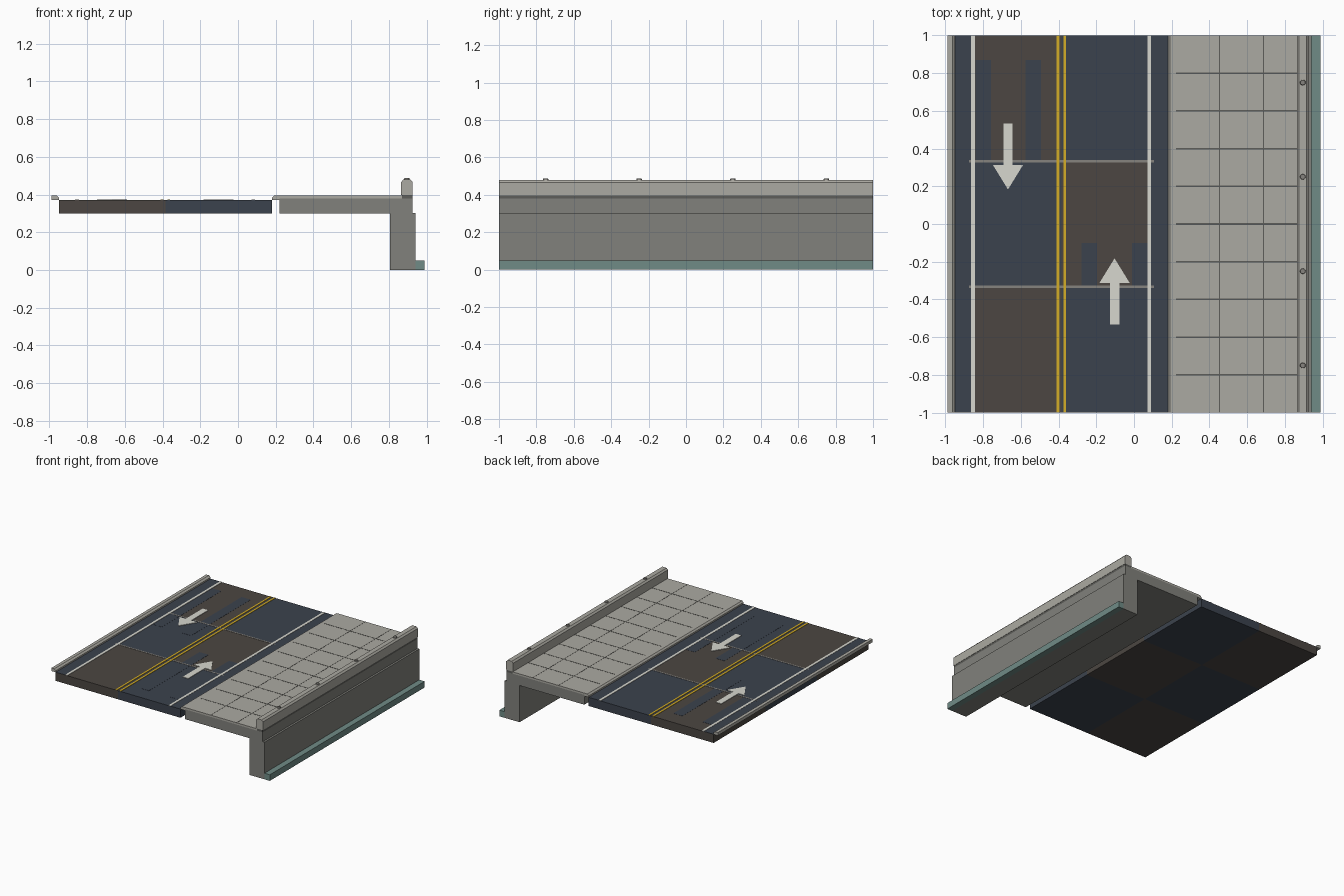
import bpy, bmesh
from mathutils import Matrix

if "Cube" in bpy.data.objects:
    bpy.data.objects.remove(bpy.data.objects["Cube"])


def material(name, rgb):
    m = bpy.data.materials.new(name)
    m.diffuse_color = (*rgb, 1)
    m.use_nodes = True
    m.node_tree.nodes["Principled BSDF"].inputs["Base Color"].default_value = m.diffuse_color
    return m


NAVY = material("blue_asphalt", (0.044, 0.055, 0.075))
BROWN = material("brown_asphalt", (0.072, 0.062, 0.054))
PAVING = material("light_concrete", (0.41, 0.40, 0.36))
WALL = material("concrete", (0.22, 0.22, 0.20))
DARK = material("dark_joint", (0.11, 0.11, 0.10))
SEAM = material("seam_grey", (0.24, 0.23, 0.21))
TEAL = material("teal_footing", (0.16, 0.26, 0.24))
WHITE = material("white_paint", (0.68, 0.68, 0.62))
YELLOW = material("yellow_paint", (0.66, 0.42, 0.02))


def finish(bm, name, mat):
    bmesh.ops.recalc_face_normals(bm, faces=bm.faces)
    mesh = bpy.data.meshes.new(name)
    bm.to_mesh(mesh)
    bm.free()
    mesh.materials.append(mat)
    ob = bpy.data.objects.new(name, mesh)
    bpy.context.collection.objects.link(ob)
    return ob


def extrude(name, points, direction, mat):
    bm = bmesh.new()
    face = bm.faces.new([bm.verts.new(p) for p in points])
    res = bmesh.ops.extrude_face_region(bm, geom=[face])
    verts = [v for v in res["geom"] if isinstance(v, bmesh.types.BMVert)]
    bmesh.ops.translate(bm, verts=verts, vec=direction)
    return finish(bm, name, mat)


def box(name, x0, x1, y0, y1, z0, z1, mat):
    pts = [(x0, y0, z0), (x1, y0, z0), (x1, y1, z0), (x0, y1, z0)]
    return extrude(name, pts, (0, 0, z1 - z0), mat)


def section(name, xz, mat):
    """Cross-section running the full length of the road."""
    return extrude(name, [(x, -1, z) for x, z in xz], (0, 2, 0), mat)


TOP = 0.37
MID = -0.385

# Road slab: alternating colour blocks
rows = [-1, -0.333, 0.333, 1]
for c, (x0, x1) in enumerate([(-0.95, MID), (MID, 0.18)]):
    for r in range(3):
        box(f"road_block_{c}_{r}", x0, x1, rows[r], rows[r + 1], 0.30, TOP,
            NAVY if (c + r) % 2 else BROWN)

# Dark shoulders outside the edge lines
box("shoulder_left", -0.95, -0.855, -1, 1, TOP, TOP + 0.001, NAVY)
box("shoulder_right", 0.08, 0.18, -1, 1, TOP, TOP + 0.001, NAVY)

# Repair strips along the wheel tracks
for i, x in enumerate((-0.80, -0.535)):
    box(f"wheel_track_left_{i}", x - 0.041, x + 0.041, 0.10, 0.87, TOP, TOP + 0.001, NAVY)
for i, x in enumerate((-0.237, 0.03)):
    box(f"wheel_track_right_{i}", x - 0.041, x + 0.041, -0.87, -0.10, TOP, TOP + 0.001, NAVY)

# Cross seams, edge lines and double centre line
for i, y in enumerate((-0.333, 0.333)):
    box(f"road_seam_{i}", -0.875, 0.105, y - 0.006, y + 0.006, TOP, TOP + 0.002, SEAM)
for i, x in enumerate((-0.853, 0.081)):
    box(f"edge_line_{i}", x - 0.01, x + 0.01, -1, 1, TOP, TOP + 0.003, WHITE)
for i, x in enumerate((MID - 0.018, MID + 0.018)):
    box(f"centre_line_{i}", x - 0.0075, x + 0.0075, -1, 1, TOP, TOP + 0.003, YELLOW)

# Lane arrows
arrow = [(-0.025, -0.175), (0.025, -0.175), (0.025, 0.045), (0.08, 0.045),
         (0, 0.175), (-0.08, 0.045), (-0.025, 0.045)]
for i, (x, y, s) in enumerate([(-0.668, 0.358, -1), (-0.103, -0.357, 1)]):
    extrude(f"lane_arrow_{i}", [(x + s * u, y + s * v, TOP) for u, v in arrow],
            (0, 0, 0.004), WHITE)

# Left kerb
section("left_kerb", [(-0.988, TOP), (-0.988, 0.395), (-0.962, 0.395),
                      (-0.948, 0.383), (-0.948, TOP)], PAVING)

# Right kerb, paving layer and the slab under it
section("right_kerb", [(0.18, TOP), (0.18, 0.383), (0.192, 0.395),
                       (0.22, 0.395), (0.22, TOP)], PAVING)
box("paving_layer", 0.22, 0.87, -1, 1, 0.38, 0.395, PAVING)
box("walkway_slab", 0.22, 0.805, -1, 1, 0.30, 0.38, WALL)

# Paving joints
for i in range(9):
    y = -0.8 + 0.2 * i
    box(f"cross_joint_{i}", 0.222, 0.865, y - 0.004, y + 0.004, 0.395, 0.396, DARK)
for i, x in enumerate((0.4533, 0.6867)):
    box(f"long_joint_{i}", x - 0.002, x + 0.002, -1, 1, 0.395, 0.396, DARK)

# Retaining wall with a stepped outer face, and its footing
section("retaining_wall", [(0.805, 0), (0.94, 0), (0.94, 0.303), (0.924, 0.303),
                           (0.924, 0.38), (0.805, 0.38)], WALL)
box("footing_ledge", 0.94, 0.988, -1, 1, 0, 0.05, TEAL)

# Parapet on its dark bedding joint
box("parapet_bed", 0.87, 0.924, -1, 1, 0.38, 0.397, DARK)
section("parapet", [(0.864, 0.397), (0.864, 0.466), (0.876, 0.479), (0.914, 0.479),
                    (0.926, 0.466), (0.926, 0.397)], PAVING)

# Bolt caps on the parapet
for i in range(4):
    bm = bmesh.new()
    bmesh.ops.create_cone(bm, cap_ends=True, segments=12, radius1=0.015, radius2=0.013,
                          depth=0.01,
                          matrix=Matrix.Translation((0.895, -0.75 + 0.5 * i, 0.483)))
    finish(bm, f"parapet_bolt_{i}", SEAM)
